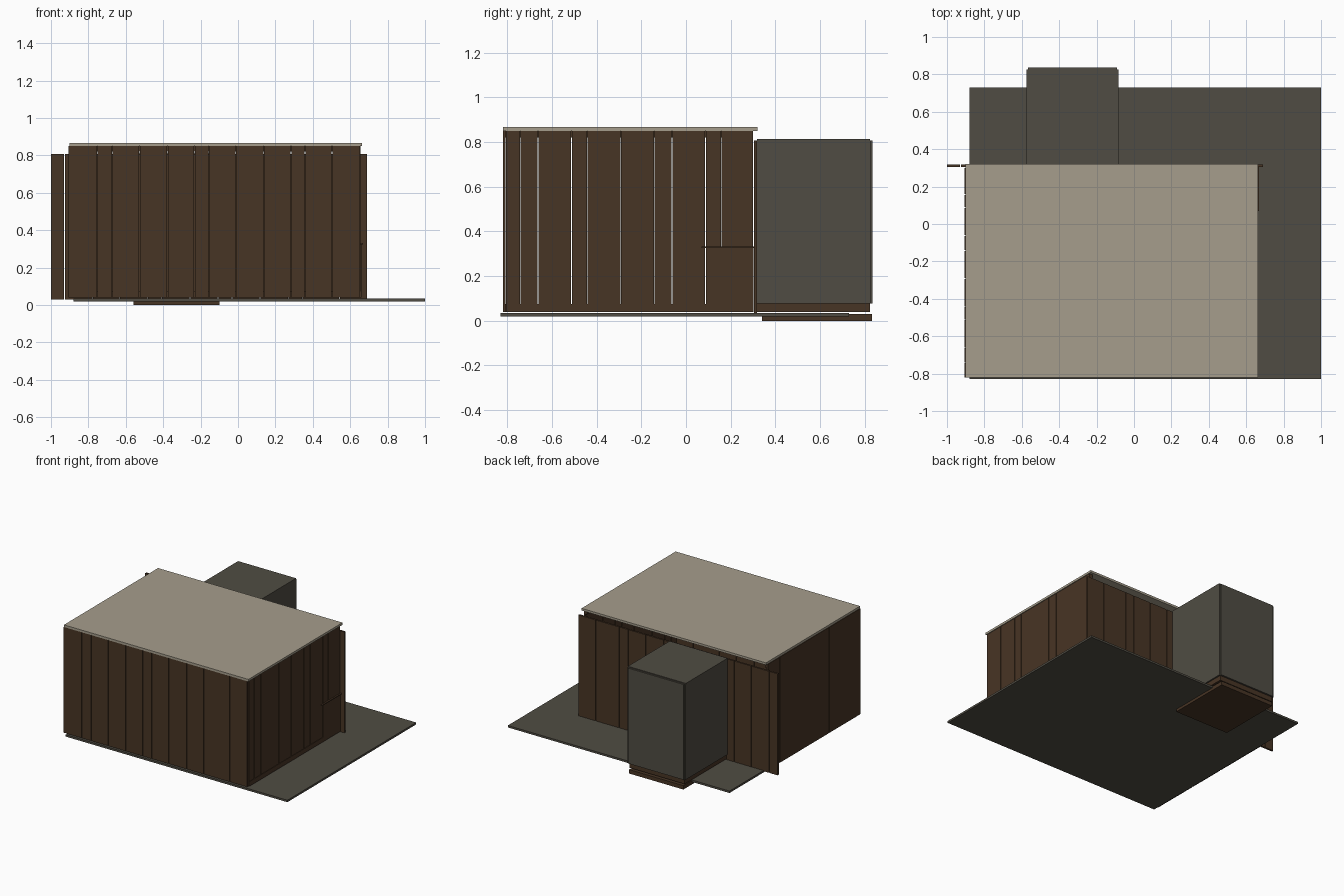
import bpy
import bmesh
from mathutils import Matrix, Vector

cube = bpy.data.objects.get("Cube")
if cube:
    bpy.data.objects.remove(cube, do_unlink=True)


def make_material(name, rgb):
    mat = bpy.data.materials.new(name)
    mat.use_nodes = True
    color = (*rgb, 1.0)
    mat.diffuse_color = color
    mat.node_tree.nodes["Principled BSDF"].inputs["Base Color"].default_value = color
    return mat


WOOD = make_material("dark brown wood", (0.064, 0.035, 0.018))
GREY = make_material("dark warm grey", (0.08, 0.073, 0.056))
ROOF = make_material("pale beige roofing", (0.38, 0.34, 0.262))


def boxes(name, mat, *extents):
    """One object made of boxes, each given as x, y and z ranges."""
    bm = bmesh.new()
    for ranges in extents:
        low, high = (Vector(r[i] for r in ranges) for i in (0, 1))
        place = Matrix.Translation((low + high) / 2) @ Matrix.Diagonal((*(high - low), 1))
        bmesh.ops.create_cube(bm, size=1, matrix=place)
    mesh = bpy.data.meshes.new(name)
    bm.to_mesh(mesh)
    bm.free()
    mesh.materials.append(mat)
    obj = bpy.data.objects.new(name, mesh)
    bpy.context.collection.objects.link(obj)
    return obj


def plank_spans(edges, gap=0.004):
    return [(a, b - gap) for a, b in zip(edges, edges[1:])]


WALL_Z = (0.04, 0.85)
RAIL_Z = [(0.04, 0.075), (0.82, 0.85)]

# Ground slab, roof sheet and entrance step
boxes("floor_slab", GREY, [(-0.88, 1.0), (-0.83, 0.73), (0.02, 0.035)])
boxes("roof_sheet", ROOF, [(-0.902, 0.662), (-0.82, 0.32), (0.85, 0.867)])
boxes("entrance_step", WOOD, [(-0.56, -0.10), (0.34, 0.832), (0.0, 0.03)])

# Front wall of wide and narrow planks
front_edges = [-0.905, -0.75, -0.67, -0.525, -0.375, -0.23, -0.155,
               -0.01, 0.14, 0.285, 0.36, 0.505, 0.656]
boxes("front_wall", WOOD, *[[s, (-0.82, -0.808), WALL_Z] for s in plank_spans(front_edges)])

# Side walls; the plank gaps line up across the house
side_edges = [-0.806, -0.74, -0.66, -0.51, -0.44, -0.29, -0.14, -0.06, 0.09, 0.16, 0.304]
for name, x in (("right_side_wall", -0.906), ("left_side_wall", 0.644)):
    boxes(name, WOOD, *[[(x, x + 0.012), s, WALL_Z] for s in plank_spans(side_edges)])

# Back wall, lower than the roof and wider than the house
back_edges = [-1.0, -0.925, -0.775, -0.63, -0.48, -0.405, -0.255, -0.105,
              -0.03, 0.12, 0.27, 0.345, 0.545, 0.694]
boxes("back_wall", WOOD, *[[s, (0.304, 0.318), (0.03, 0.808)] for s in plank_spans(back_edges)])

# Rails holding the planks from inside
rails = []
for z in RAIL_Z:
    rails.append([(-0.89, 0.64), (-0.808, -0.79), z])
    rails += [[(x, x + 0.015), (-0.80, 0.30), z] for x in (-0.894, 0.629)]
boxes("inner_rails", WOOD, *rails)

# Outer base strip, low panel and ledge on the left side
boxes("left_base_strip", WOOD, [(0.655, 0.659), (-0.80, 0.302), RAIL_Z[0]])
boxes("left_low_panel", WOOD, [(0.655, 0.659), (0.09, 0.302), (0.04, 0.325)])
boxes("left_ledge", WOOD, [(0.655, 0.667), (0.07, 0.304), (0.325, 0.332)])

# Enclosed entrance at the back
boxes("entrance_floor", WOOD, [(-0.565, -0.095), (0.318, 0.823), (0.04, 0.077)])
boxes("entrance_side_walls", GREY,
      *[[(x, x + 0.012), (0.318, 0.826), (0.077, 0.808)] for x in (-0.576, -0.096)])
boxes("entrance_end_wall", GREY, [(-0.566, -0.092), (0.822, 0.836), (0.077, 0.808)])
boxes("entrance_roof", GREY, [(-0.576, -0.084), (0.318, 0.824), (0.805, 0.815)])
